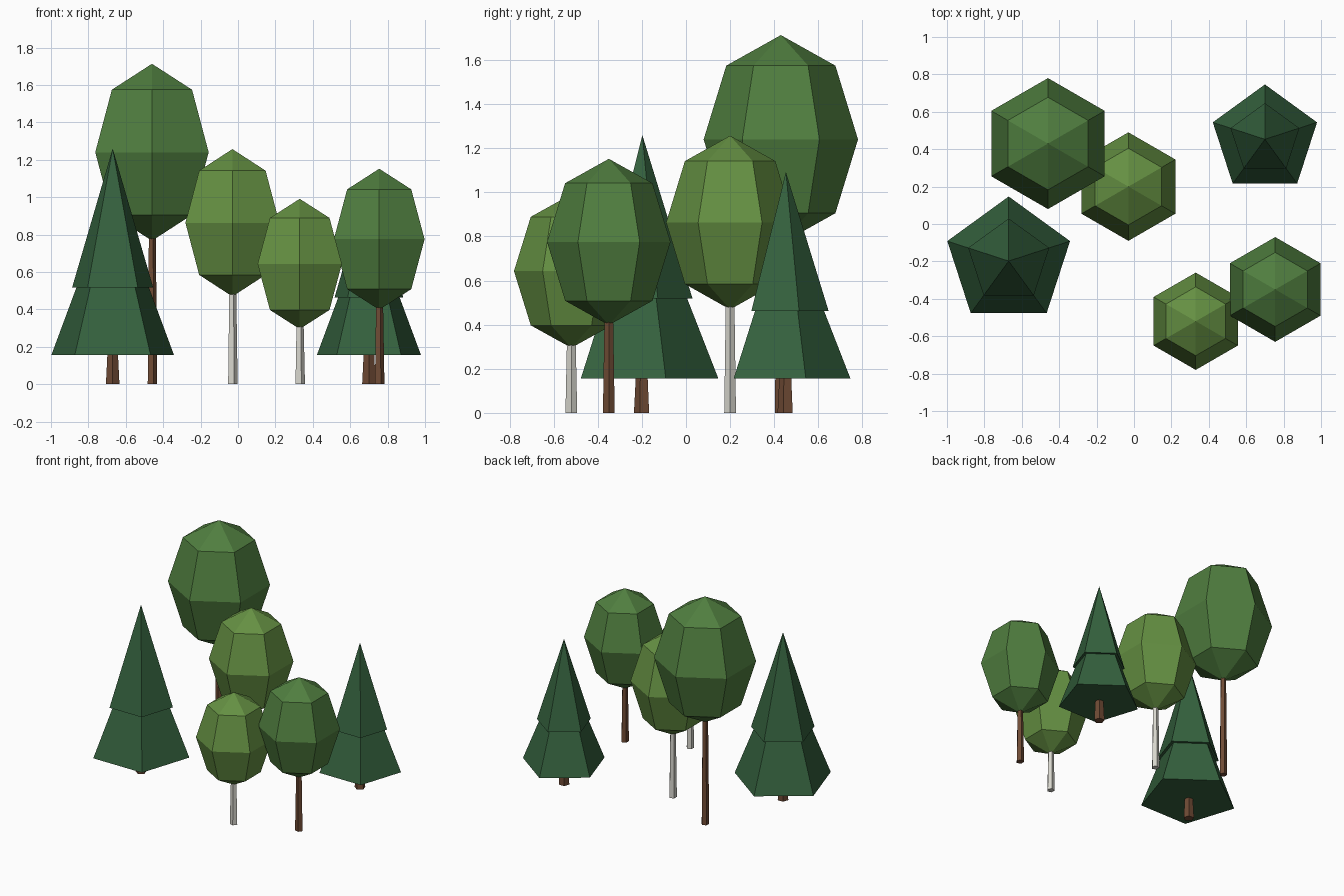
import bpy, bmesh
from math import sin, cos, pi, sqrt

if "Cube" in bpy.data.objects:
    bpy.data.objects.remove(bpy.data.objects["Cube"])


def material(name, rgb):
    m = bpy.data.materials.new(name)
    m.diffuse_color = (*rgb, 1)
    m.use_nodes = True
    m.node_tree.nodes["Principled BSDF"].inputs["Base Color"].default_value = m.diffuse_color
    return m


BROWN = material("brown_bark", (0.16, 0.07, 0.035))
PALE = material("pale_bark", (0.68, 0.67, 0.61))
OAK = material("broad_leaves", (0.08, 0.21, 0.05))
BIRCH = material("light_leaves", (0.13, 0.28, 0.055))
PINE = material("needles", (0.035, 0.12, 0.048))


def lathe(name, x, y, profile, sides, start, mat):
    """Closed flat-faced turned solid from (radius, z) points, bottom to top."""
    bm = bmesh.new()
    rings = []
    for r, z in profile:
        if r == 0:
            rings.append([bm.verts.new((0, 0, z))])
        else:
            rings.append([bm.verts.new((r * cos(start + 2 * pi * i / sides),
                                        r * sin(start + 2 * pi * i / sides), z))
                          for i in range(sides)])
    for a, b in zip(rings, rings[1:]):
        for i in range(sides):
            j = (i + 1) % sides
            if len(a) == 1:
                bm.faces.new((a[0], b[j], b[i]))
            elif len(b) == 1:
                bm.faces.new((a[i], a[j], b[0]))
            else:
                bm.faces.new((a[i], a[j], b[j], b[i]))
    # cap open ends
    if len(rings[0]) > 1:
        bm.faces.new(rings[0][::-1])
    if len(rings[-1]) > 1:
        bm.faces.new(rings[-1])
    bmesh.ops.recalc_face_normals(bm, faces=bm.faces)
    me = bpy.data.meshes.new(name)
    bm.to_mesh(me)
    bm.free()
    me.materials.append(mat)
    ob = bpy.data.objects.new(name, me)
    ob.location = (x, y, 0)
    bpy.context.collection.objects.link(ob)
    return ob


def leafy_tree(name, x, y, zc, r, h, bark, leaves):
    k = sqrt(0.5)
    lathe(name + "_trunk", x, y, [(0.028, 0), (0.02, zc - 0.8 * h)], 5, 0, bark)
    # six-sided egg-shaped crown
    crown = [(0, zc - h), (r * k, zc - h * k), (r, zc), (r * k, zc + h * k), (0, zc + h)]
    lathe(name + "_crown", x, y, crown, 6, pi / 2, leaves)


def pine_tree(name, x, y, r, seam, top):
    base = 0.155
    lathe(name + "_trunk", x, y, [(0.038, 0), (0.029, base + 0.02)], 5, -pi / 2, BROWN)
    # two stacked five-sided tiers with a small overhang
    tiers = [(r, base), (0.59 * r, seam), (0.66 * r, seam), (0, top)]
    lathe(name + "_tiers", x, y, tiers, 5, pi / 2, PINE)


# broad trees
leafy_tree("tall_tree", -0.46, 0.43, 1.24, 0.35, 0.473, BROWN, OAK)
leafy_tree("right_tree", 0.755, -0.35, 0.775, 0.28, 0.377, BROWN, OAK)
# pale-barked trees
leafy_tree("middle_tree", -0.03, 0.2, 0.863, 0.29, 0.394, PALE, BIRCH)
leafy_tree("small_tree", 0.33, -0.52, 0.643, 0.26, 0.348, PALE, BIRCH)
# conifers
pine_tree("left_pine", -0.67, -0.198, 0.345, 0.518, 1.26)
pine_tree("back_pine", 0.70, 0.453, 0.293, 0.463, 1.092)
